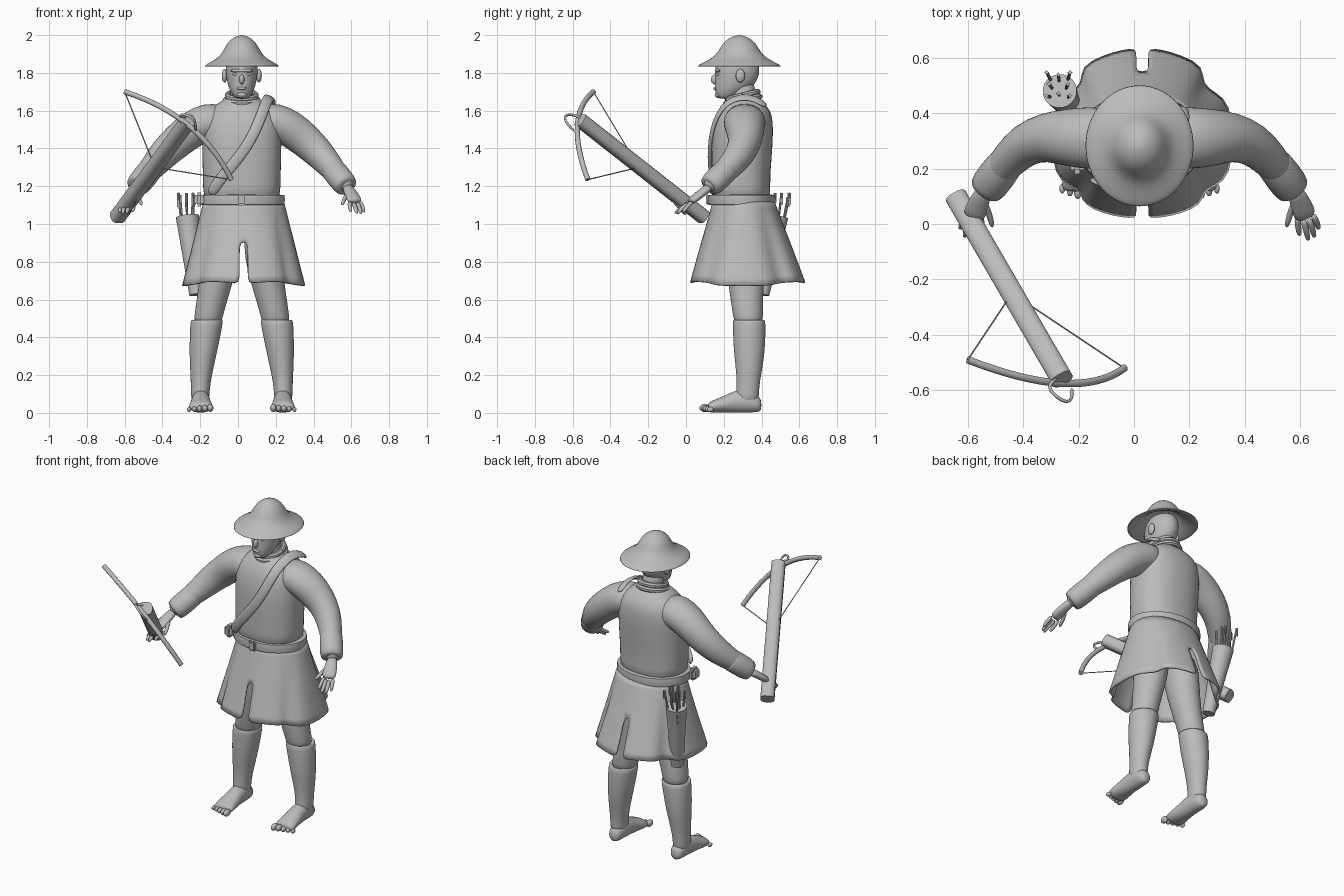
import bpy, bmesh, math
from mathutils import Vector, Matrix

if "Cube" in bpy.data.objects:
    bpy.data.objects.remove(bpy.data.objects["Cube"])

grey = bpy.data.materials.new("plain_grey")
grey.use_nodes = True
grey.diffuse_color = (0.5, 0.5, 0.5, 1)
grey.node_tree.nodes["Principled BSDF"].inputs["Base Color"].default_value = (0.5, 0.5, 0.5, 1)

CX = 0.02  # symmetry plane of the figure
X, Y, Z = Vector((1, 0, 0)), Vector((0, 1, 0)), Vector((0, 0, 1))


def finish(name, bm, subdiv=0, angle=40):
    bmesh.ops.recalc_face_normals(bm, faces=bm.faces)
    mesh = bpy.data.meshes.new(name)
    bm.to_mesh(mesh)
    bm.free()
    mesh.materials.append(grey)
    ob = bpy.data.objects.new(name, mesh)
    bpy.context.collection.objects.link(ob)
    if subdiv:
        mesh.polygons.foreach_set("use_smooth", [True] * len(mesh.polygons))
        ob.modifiers.new("smooth", "SUBSURF").levels = subdiv
        ob.modifiers["smooth"].render_levels = subdiv
    else:
        bpy.ops.object.select_all(action="DESELECT")
        ob.select_set(True)
        bpy.context.view_layer.objects.active = ob
        bpy.ops.object.shade_smooth_by_angle(angle=math.radians(angle))
    return ob


def loft(name, rings, n=16, subdiv=1, ref=Z, axis=None, power=2.0):
    """Skin elliptical rings (x, y, z, radius_u, radius_v) along a path."""
    bm = bmesh.new()
    centres = [Vector(r[:3]) for r in rings]
    loops = []
    for i, ring in enumerate(rings):
        t = axis or (centres[min(i + 1, len(rings) - 1)] - centres[max(i - 1, 0)])
        t = t.normalized()
        u = t.cross(ref).normalized()
        v = u.cross(t)
        loop = []
        for k in range(n):
            a = math.tau * (k + 0.5) / n
            c, s = math.cos(a), math.sin(a)
            c, s = (math.copysign(abs(w) ** (2 / power), w) for w in (c, s))
            loop.append(bm.verts.new(centres[i] + u * c * ring[3] + v * s * ring[4]))
        loops.append(loop)
    for a, b in zip(loops, loops[1:]):
        for k in range(n):
            bm.faces.new((a[k], a[(k + 1) % n], b[(k + 1) % n], b[k]))
    bm.faces.new(loops[0])
    bm.faces.new(loops[-1])
    return finish(name, bm, subdiv)


def tube(name, pts, r0, r1=None, n=8, subdiv=0, ref=Z):
    r1 = r0 if r1 is None else r1
    m = len(pts) - 1
    radii = [r0 + (r1 - r0) * i / m for i in range(m + 1)]
    return loft(name, [(*p, r, r) for p, r in zip(pts, radii)], n, subdiv, ref)


def column(name, rings, x=CX, **kw):
    """Upright loft from (z, y, radius_x, radius_y)."""
    return loft(name, [(x, y, z, rx, ry) for z, y, rx, ry in rings], ref=Y, axis=Z, **kw)


def ball(name, pos, size, rot=Matrix()):
    bm = bmesh.new()
    bmesh.ops.create_uvsphere(bm, u_segments=16, v_segments=10, radius=1)
    bmesh.ops.transform(bm, verts=bm.verts,
                        matrix=Matrix.Translation(pos) @ rot @ Matrix.Diagonal((*size, 1)))
    return finish(name, bm, angle=80)


def box(name, pos, size, bevel=0.008):
    bm = bmesh.new()
    bmesh.ops.create_cube(bm, size=1, matrix=Matrix.Translation(pos) @ Matrix.Diagonal((*size, 1)))
    bmesh.ops.bevel(bm, geom=bm.edges, offset=bevel, segments=2, affect="EDGES")
    return finish(name, bm)


# Torso, neck and head
column("torso", [(1.08, .295, .21, .165), (1.2, .288, .205, .155), (1.32, .292, .21, .16),
                 (1.45, .297, .212, .165), (1.54, .305, .21, .157), (1.6, .31, .185, .14),
                 (1.64, .308, .125, .105), (1.68, .3, .07, .07)], n=24, power=2.3)
column("neck", [(1.6, .31, .07, .075), (1.68, .3, .062, .068), (1.78, .295, .06, .07)])
column("head", [(1.662, .21, .03, .035), (1.675, .215, .045, .055), (1.71, .24, .066, .09),
                (1.75, .265, .078, .112), (1.8, .272, .086, .12), (1.86, .272, .084, .117),
                (1.91, .275, .05, .07)], n=20)
ball("nose", (CX, .152, 1.765), (.014, .02, .026))
ball("lips", (CX, .157, 1.718), (.026, .012, .009))
ball("chin", (CX, .17, 1.685), (.026, .018, .018))
ball("brow", (CX, .172, 1.812), (.06, .02, .012))
for s, side in ((1, "left"), (-1, "right")):
    ball(side + "_eye", (CX + s * .032, .171, 1.793), (.016, .01, .009))
    ball(side + "_ear", (CX + s * .091, .288, 1.785), (.015, .025, .036))

# Neck scarf
for z, r in ((1.655, .085), (1.68, .075)):
    ring = [(CX + r * math.cos(a), .3 + r * 1.05 * math.sin(a), z + .02 * math.sin(a))
            for a in (math.tau * i / 24 for i in range(25))]
    tube("scarf_fold", ring, .016)

# Brimmed helmet, hollow underneath
helmet = [(1.95, .03), (1.91, .08), (1.86, .125), (1.832, .19), (1.834, .199), (1.845, .19),
          (1.87, .142), (1.895, .112), (1.925, .094), (1.96, .076), (1.985, .048), (1.997, .02), (2.0, .004)]
column("helmet", [(z, .282, r, r * 1.12) for z, r in helmet], n=32)

# Arms, cuffs, hands
arm = [(.1, .31, 1.55, .11, .09), (.2, .31, 1.545, .115, .1), (.28, .312, 1.505, .105, .1),
       (.36, .315, 1.44, .09, .092), (.43, .29, 1.375, .08, .085), (.49, .235, 1.305, .068, .07),
       (.55, .16, 1.235, .055, .055), (.59, .11, 1.185, .035, .035)]
cuff = [(.495, .228, 1.3, .058, .058), (.5, .222, 1.292, .068, .068), (.57, .13, 1.205, .07, .066),
        (.577, .12, 1.197, .058, .055)]
palm = [(.575, .13, 1.2, .03, .026), (.595, .09, 1.17, .036, .022),
        (.612, .045, 1.135, .044, .022), (.622, .02, 1.115, .038, .018)]
fingers = [[(.59, .03, 1.12), (.592, -.01, 1.09), (.598, -.045, 1.065)],
           [(.61, .02, 1.115), (.622, -.025, 1.085), (.63, -.062, 1.055)],
           [(.63, .022, 1.115), (.645, -.02, 1.085), (.652, -.05, 1.052)],
           [(.645, .035, 1.12), (.66, .005, 1.09), (.668, -.02, 1.06)],
           [(.58, .08, 1.165), (.56, .03, 1.125), (.55, -.015, 1.1)]]
for s, side in ((1, "left"), (-1, "right")):
    def flip(p):
        return (CX + s * (p[0] - CX), *p[1:])
    loft(side + "_arm", [flip(r) for r in arm], n=20)
    loft(side + "_cuff", [flip(r) for r in cuff], n=20)
    loft(side + "_palm", [flip(r) for r in palm], n=12)
    for f in fingers:
        tube(side + "_finger", [flip(p) for p in f], .014, .01, subdiv=1)

# Legs, stockings, feet
thigh = [(.1, .31, 1.0, .1, .12), (.115, .315, .8, .1, .11), (.145, .318, .65, .086, .09),
         (.18, .33, .5, .076, .08), (.18, .33, .45, .07, .07)]
stocking = [(.185, .333, .48, .07, .07), (.184, .333, .497, .084, .084), (.186, .335, .48, .088, .088),
            (.2, .335, .36, .078, .086), (.21, .335, .26, .066, .075), (.218, .33, .16, .052, .06),
            (.22, .325, .1, .05, .062), (.22, .325, .04, .045, .06)]
foot = [(.4, .04, .025, .028), (.38, .05, .042, .048), (.32, .065, .05, .064), (.26, .06, .05, .06),
        (.2, .045, .058, .045), (.14, .033, .066, .033), (.115, .028, .06, .024)]
for s, side in ((1, "left"), (-1, "right")):
    for part, rings in (("thigh", thigh), ("stocking", stocking)):
        loft(side + "_" + part, [(CX + s * d, *r) for d, *r in rings], n=20, ref=Y, axis=Z)
    fx = CX + s * .217
    loft(side + "_foot", [(fx, *r) for r in foot], axis=-Y)
    for i in range(5):
        size = .021 - .002 * i
        ball(side + "_toe", (fx + s * (.028 * i - .05), .1 + .007 * i, .026 - .002 * i),
             (size * .8, size * 1.4, size))

# Flared skirt: two halves parted by slits at front and back
hem = [(0, -.285), (.07, -.282), (.14, -.268), (.215, -.235), (.22, -.19), (.265, -.17), (.318, -.13),
       (.33, 0), (.318, .13), (.265, .17), (.215, .2), (.225, .265), (.14, .305), (.07, .325), (0, .33)]
last = len(hem) - 1
bm = bmesh.new()
for s in (1, -1):
    rows = []
    for z in (1.12, 1.04, .97, .91, .9, .83, .76, .685):
        t = (1.12 - z) / .435
        row = []
        for i, (hx, hy) in enumerate(hem):
            a = math.pi * i / last
            x = .215 * math.sin(a) * (1 - t) + hx * t
            y = -.165 * math.cos(a) * (1 - t) + hy * t
            if i in (0, last) and z <= .9:
                x = .022
            drop = .012 * math.sin(3 * a) * t
            row.append(bm.verts.new((CX + .01 + s * x, .305 + y, z + drop)))
        rows.append(row)
    for a, b in zip(rows, rows[1:]):
        for i in range(last):
            bm.faces.new((a[i], a[i + 1], b[i + 1], b[i]))
bmesh.ops.remove_doubles(bm, verts=bm.verts, dist=.0005)
skirt = finish("skirt", bm, subdiv=1)
skirt.modifiers.new("cloth", "SOLIDIFY").thickness = .012

# Belt, buckle, pouch and shoulder strap
column("belt", [(1.1, .295, .205, .16), (1.102, .295, .226, .176), (1.128, .295, .229, .18),
                (1.153, .295, .226, .176), (1.155, .295, .205, .16)], n=40, subdiv=0)
box("buckle", (CX, .115, 1.128), (.05, .02, .062))
box("pouch", (-.205, .215, 1.13), (.05, .07, .075), .015)
strap = [(-.15, .165, 1.15), (-.11, .14, 1.22), (-.03, .125, 1.31), (.04, .125, 1.4), (.09, .135, 1.49),
         (.125, .165, 1.58), (.15, .215, 1.645), (.165, .29, 1.675), (.175, .37, 1.665), (.175, .43, 1.62)]
loft("shoulder_strap", [(*p, .011, .03) for p in strap], n=12, ref=Vector((.85, 0, -.5)))

# Quiver and bolts
base, top = Vector((-.222, .405, .625)), Vector((-.268, .48, 1.04))
tube("quiver", [base, base.lerp(top, .5), top], .036, .062, n=20, ref=Y)
for i in range(8):
    a = math.tau * i / 8
    off = Vector((math.cos(a), math.sin(a), 0)) * (.035 if i % 2 else .02)
    tip = top + off * 1.7 + Vector((-.005, .025, .125 - .012 * (i % 3)))
    tube("bolt_shaft", [top + off - Z * .1, tip], .006, ref=Y)
    for d in (X, Y):
        flat = .012 * d + .002 * (X + Y - d)
        loft("bolt_fletching", [(*(tip - Z * h), flat.x, flat.y) for h in (.05, .04, 0)],
             n=4, subdiv=0, ref=Y, axis=Z)

# Crossbow
butt, nose = Vector((-.64, .095, 1.035)), Vector((-.26, -.56, 1.55))
loft("crossbow_stock", [(*butt.lerp(nose, t), .041, .038) for t in (0, .5, 1)], n=12, subdiv=0, power=3)
tube("crossbow_trigger", [butt.lerp(nose, .3) - Z * .03, butt.lerp(nose, .15) - Z * .06], .008)
end_a, mid, end_b = Vector((-.6, -.49, 1.7)), Vector((-.26, -.575, 1.52)), Vector((-.035, -.52, 1.235))
ctrl = 2 * mid - (end_a + end_b) / 2
limb = [end_a * (1 - t) ** 2 + ctrl * 2 * t * (1 - t) + end_b * t * t for t in (i / 16 for i in range(17))]
tube("crossbow_limb", limb, .014, n=10)
nock = Vector((-.44, -.25, 1.3))
for end in (end_a, end_b):
    tube("crossbow_string", [end, nock], .003, n=6)
tube("crossbow_stirrup", [(-.27, -.55, 1.56), (-.32, -.585, 1.575), (-.28, -.625, 1.582), (-.24, -.648, 1.565),
                          (-.222, -.63, 1.53), (-.225, -.59, 1.49)], .008, subdiv=1)
